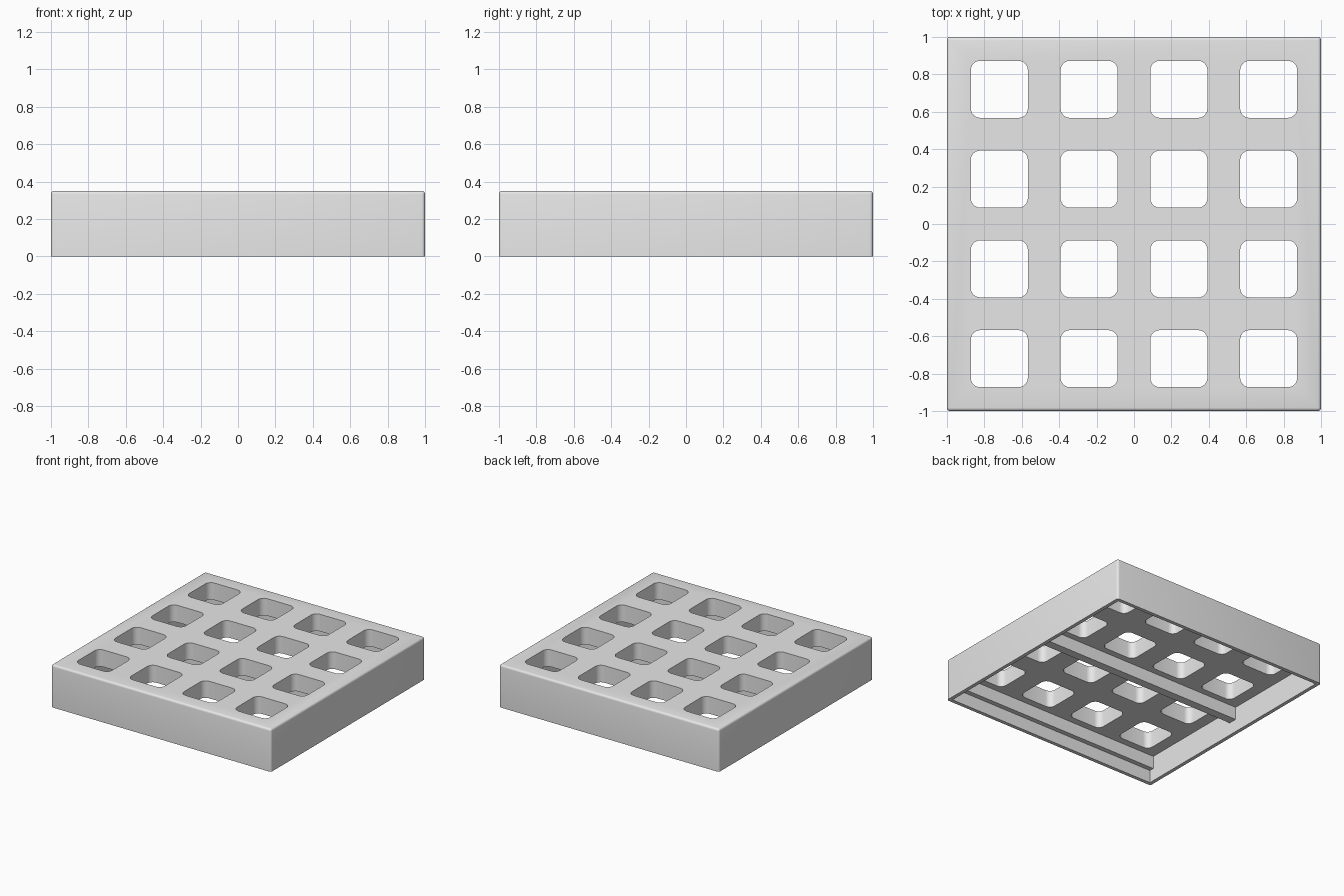
import bpy, bmesh, math
from mathutils import Matrix, Vector

if "Cube" in bpy.data.objects:
    bpy.data.objects.remove(bpy.data.objects["Cube"])

HEIGHT, PLATE_Z, RAIL_Z, WALL = 0.35, 0.21, 0.105, 0.03
PITCH, HOLE, HOLE_R = 0.48, 0.305, 0.05

grey = bpy.data.materials.new("light grey")
grey.diffuse_color = (0.8, 0.8, 0.8, 1)
grey.use_nodes = True
grey.node_tree.nodes["Principled BSDF"].inputs["Base Color"].default_value = grey.diffuse_color


def add_box(bm, lo, hi):
    lo, hi = Vector(lo), Vector(hi)
    m = Matrix.Translation((lo + hi) / 2) @ Matrix.Diagonal((*(hi - lo), 1))
    return bmesh.ops.create_cube(bm, size=1, matrix=m)["verts"]


def finish(name, bm):
    mesh = bpy.data.meshes.new(name)
    bmesh.ops.recalc_face_normals(bm, faces=bm.faces)
    bm.to_mesh(mesh)
    bm.free()
    mesh.materials.append(grey)
    obj = bpy.data.objects.new(name, mesh)
    bpy.context.collection.objects.link(obj)
    return obj


def bevel(bm, edges, radius, segments):
    bmesh.ops.bevel(bm, geom=edges, offset=radius, segments=segments,
                    profile=0.5, affect='EDGES')


def is_vertical(e):
    return abs(e.verts[0].co.z - e.verts[1].co.z) > 0.01


# Outer block, rounded on its top and upright edges
bm = bmesh.new()
add_box(bm, (-1, -1, 0), (1, 1, HEIGHT))
bevel(bm, [e for e in bm.edges if max(v.co.z for v in e.verts) > 0.1], 0.018, 4)
grid = finish("grid_cover", bm)

# Underside hollow
bm = bmesh.new()
inner = 1 - WALL
add_box(bm, (-inner, -inner, -0.1), (inner, inner, PLATE_Z))
hollow = finish("hollow_cutter", bm)

# Four by four rounded square openings
bm = bmesh.new()
h = HOLE / 2
for i in range(4):
    for j in range(4):
        x, y = (i - 1.5) * PITCH, (j - 1.5) * PITCH
        add_box(bm, (x - h, y - h, 0.1), (x + h, y + h, 0.5))
bevel(bm, [e for e in bm.edges if is_vertical(e)], HOLE_R, 6)
holes = finish("hole_cutter", bm)

for cutter in (hollow, holes):
    cutter.hide_render = True
    mod = grid.modifiers.new("cut", 'BOOLEAN')
    mod.operation, mod.object, mod.solver = 'DIFFERENCE', cutter, 'EXACT'
    bpy.context.view_layer.objects.active = grid
    bpy.ops.object.modifier_apply(modifier=mod.name)
    bpy.data.objects.remove(cutter)

# Stiffening rails below the plate: one in the middle, one along each side wall
for name, y0, y1 in (("middle_rail", -0.035, 0.035),
                     ("front_rail", -inner - 0.01, -0.93),
                     ("back_rail", 0.93, inner + 0.01)):
    bm = bmesh.new()
    add_box(bm, (-inner - 0.01, y0, RAIL_Z), (inner + 0.01, y1, PLATE_Z + 0.02))
    finish(name, bm)

# Smooth the rounded corners, keep the rest crisp
bpy.ops.object.select_all(action='DESELECT')
grid.select_set(True)
bpy.context.view_layer.objects.active = grid
bpy.ops.object.shade_smooth_by_angle(angle=math.radians(30))
